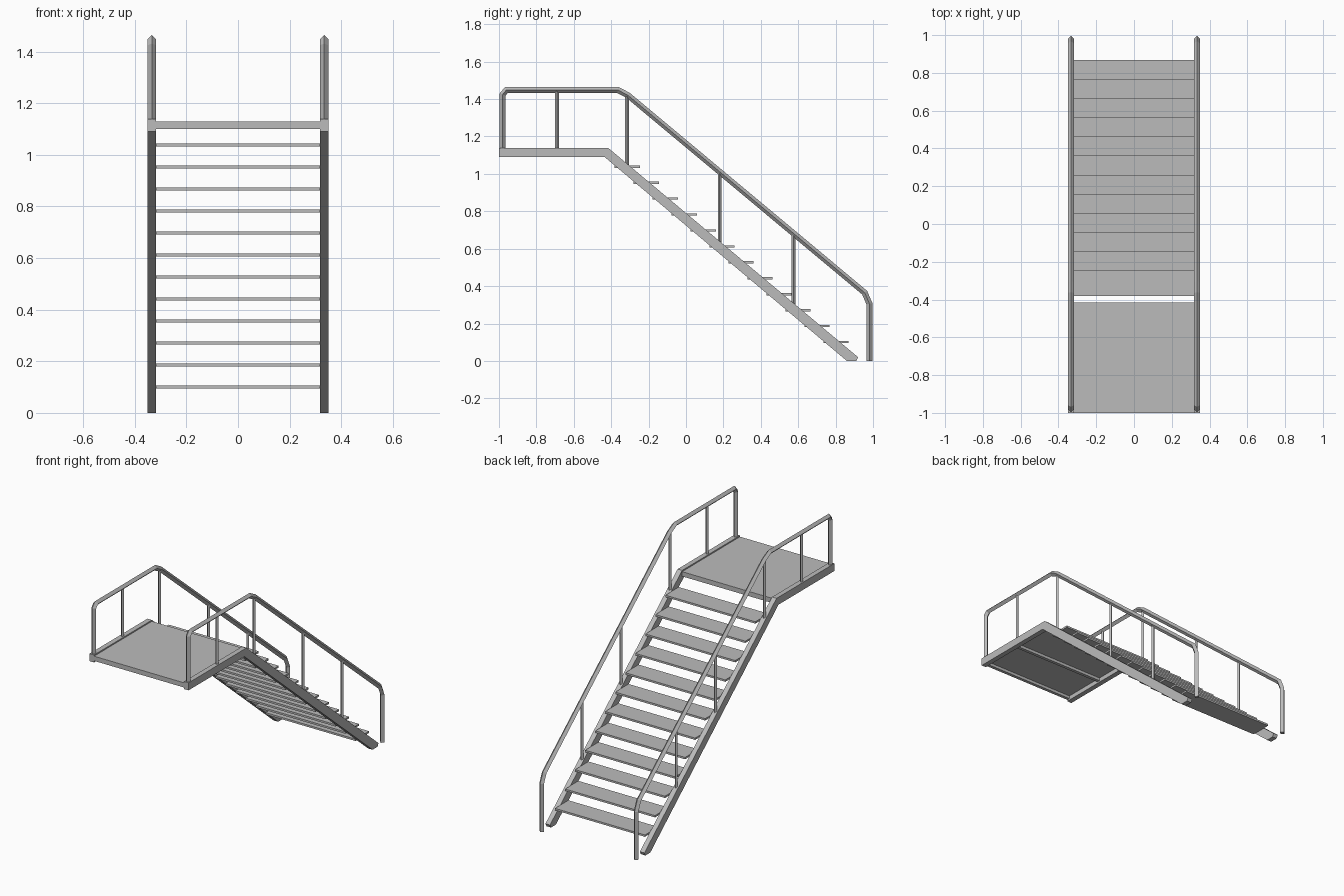
import bpy, bmesh, math
from mathutils import Vector

cube = bpy.data.objects.get("Cube")
if cube:
    bpy.data.objects.remove(cube, do_unlink=True)

steel = bpy.data.materials.new("grey_steel")
steel.use_nodes = True
GREY = (0.5, 0.5, 0.5, 1)
steel.diffuse_color = GREY
steel.node_tree.nodes["Principled BSDF"].inputs["Base Color"].default_value = GREY


def finish(name, bm):
    bmesh.ops.recalc_face_normals(bm, faces=bm.faces)
    mesh = bpy.data.meshes.new(name)
    bm.to_mesh(mesh)
    bm.free()
    mesh.materials.append(steel)
    obj = bpy.data.objects.new(name, mesh)
    bpy.context.collection.objects.link(obj)
    return obj


def box(name, x0, x1, y0, y1, z0, z1):
    bm = bmesh.new()
    bmesh.ops.create_cube(bm, size=1)
    for v in bm.verts:
        v.co = ((x0 + x1) / 2 + v.co.x * (x1 - x0),
                (y0 + y1) / 2 + v.co.y * (y1 - y0),
                (z0 + z1) / 2 + v.co.z * (z1 - z0))
    return finish(name, bm)


def plate(name, profile, x0, x1):
    """Extrude a side profile of (y, z) points across x."""
    bm = bmesh.new()
    face = bm.faces.new([bm.verts.new((x0, y, z)) for y, z in profile])
    out = bmesh.ops.extrude_face_region(bm, geom=[face])
    moved = [g for g in out["geom"] if isinstance(g, bmesh.types.BMVert)]
    bmesh.ops.translate(bm, verts=moved, vec=(x1 - x0, 0, 0))
    return finish(name, bm)


def tube(name, path, x, r, sides=4):
    """Sweep a faceted bar with mitred bends along (y, z) points."""
    bm = bmesh.new()
    pts = [Vector(p) for p in path]
    rings = []
    for i, p in enumerate(pts):
        a = (p - pts[i - 1]).normalized() if i else None
        b = (pts[i + 1] - p).normalized() if i < len(pts) - 1 else None
        a, b = a or b, b or a
        t = (a + b).normalized()
        n = Vector((-t.y, t.x)) / t.dot(a)
        ring = []
        for k in range(sides):
            ang = math.tau * k / sides
            q = p + n * r * math.cos(ang)
            ring.append(bm.verts.new((x + r * math.sin(ang), q.x, q.y)))
        rings.append(ring)
    for lo, hi in zip(rings, rings[1:]):
        for k in range(sides):
            j = (k + 1) % sides
            bm.faces.new((lo[k], lo[j], hi[j], hi[k]))
    bm.faces.new(rings[0])
    bm.faces.new(rings[-1])
    return finish(name, bm)


INNER, OUTER = 0.318, 0.35
MID = (INNER + OUTER) / 2
STRINGER = [(-1, 1.09), (-1, 1.138), (-0.415, 1.138), (0.92, 0.02),
            (0.91, 0), (0.86, 0), (-0.435, 1.09)]
RAIL = [(-0.98, 1.13), (-0.98, 1.425), (-0.96, 1.449), (-0.365, 1.449),
        (-0.31, 1.42), (0.955, 0.365), (0.981, 0.305), (0.981, 0)]
# baluster position, foot height and head height
BALUSTERS = [(-0.69, 1.13, 1.449), (-0.315, 1.04, 1.42),
             (0.18, 0.63, 1.01), (0.575, 0.30, 0.68)]

# Stringers, handrails and balusters on both sides
for side, s in (("left", 1), ("right", -1)):
    plate(f"{side}_stringer", STRINGER, s * INNER, s * OUTER)
    tube(f"{side}_handrail", RAIL, s * MID, 0.016)
    for i, (y, z0, z1) in enumerate(BALUSTERS):
        tube(f"{side}_baluster_{i + 1}", [(y, z0), (y, z1)], s * MID, 0.01)

# Treads
for i in range(12):
    y, z = 0.869 - i * 0.1014, 0.095 + i * 0.0852
    box(f"tread_{i + 1}", -INNER, INNER, y - 0.135, y, z, z + 0.012)

# Landing deck and the beams under it
box("landing_deck", -INNER, INNER, -1, -0.415, 1.118, 1.13)
for i, y in enumerate((-1, -0.72, -0.435)):
    box(f"landing_beam_{i + 1}", -INNER, INNER, y, y + 0.02, 1.1, 1.119)
